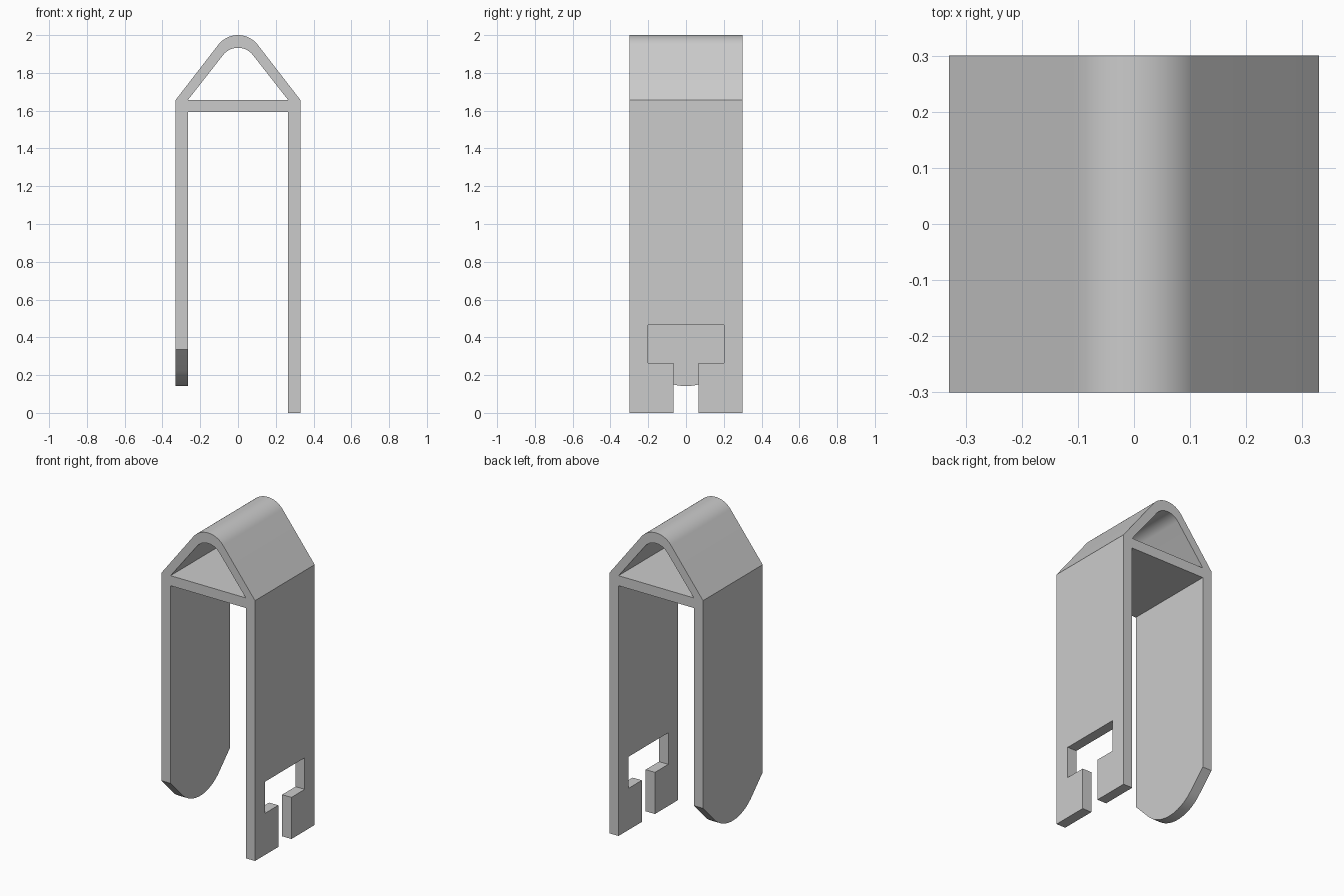
import bpy, bmesh, math
from mathutils import Vector

default = bpy.data.objects.get("Cube")
if default:
    bpy.data.objects.remove(default, do_unlink=True)

HALF, INNER, DEPTH = 0.33, 0.265, 0.3
EAVES, APEX = 1.657, 2.0

grey = bpy.data.materials.new("plain grey")
grey.use_nodes = True
GREY = (0.6, 0.6, 0.6, 1)
grey.diffuse_color = GREY
grey.node_tree.nodes["Principled BSDF"].inputs["Base Color"].default_value = GREY


def rounded_peak(half, base, tip, radius, steps=24):
    """Points from (half, base) over a tangent arc touching tip to (-half, base)."""
    sign = 1 if tip > base else -1
    rise = abs(tip - base) - radius
    start = math.atan2(-rise, half) + math.acos(radius / math.hypot(half, rise))
    arc = []
    for i in range(steps + 1):
        a = start + (math.pi - 2 * start) * i / steps
        arc.append((radius * math.cos(a), base + sign * (rise + radius * math.sin(a))))
    return [(half, base)] + arc + [(-half, base)]


def prism(name, points, axis, low, high):
    """Extrude a profile along x (points are y, z) or along y (points are x, z)."""
    place = (lambda u, v: (low, u, v)) if axis == "x" else (lambda u, v: (u, low, v))
    bm = bmesh.new()
    face = bm.faces.new([bm.verts.new(place(u, v)) for u, v in points])
    moved = bmesh.ops.extrude_face_region(bm, geom=[face])["geom"]
    shift = Vector((high - low, 0, 0) if axis == "x" else (0, high - low, 0))
    bmesh.ops.translate(bm, vec=shift, verts=[g for g in moved if isinstance(g, bmesh.types.BMVert)])
    bmesh.ops.recalc_face_normals(bm, faces=bm.faces)
    mesh = bpy.data.meshes.new(name)
    bm.to_mesh(mesh)
    bm.free()
    mesh.materials.append(grey)
    obj = bpy.data.objects.new(name, mesh)
    bpy.context.collection.objects.link(obj)
    return obj


# Clip body: two legs, cross bar and rounded roof
body = prism("clip_body", rounded_peak(HALF, EAVES, APEX, 0.132) + [
    (-HALF, 0), (-INNER, 0), (-INNER, 1.593), (INNER, 1.593), (INNER, 0), (HALF, 0),
], "y", -DEPTH, DEPTH)

# Triangular opening under the roof
opening = prism("roof_opening_cutter", rounded_peak(INNER, EAVES, 1.933, 0.1), "y", -0.5, 0.5)

# T-shaped slot in the long leg
half_slot = [(0.066, -0.1), (0.066, 0.265), (0.2, 0.265), (0.2, 0.466)]
slot = prism("slot_cutter", half_slot + [(-y, z) for y, z in reversed(half_slot)], "x", 0.2, 0.4)

# Rounded tongue end on the short leg
tongue = prism("tongue_cutter", [(0.5, -0.1), (0.5, 0.335)]
               + rounded_peak(DEPTH, 0.335, 0.142, 0.265)
               + [(-0.5, 0.335), (-0.5, -0.1)], "x", -0.4, -0.2)

cutters = [opening, slot, tongue]
for cutter in cutters:
    mod = body.modifiers.new(cutter.name, "BOOLEAN")
    mod.operation = "DIFFERENCE"
    mod.solver = "EXACT"
    mod.object = cutter
    cutter.hide_render = True

# Bake the cuts and discard the cutters
bpy.context.view_layer.update()
result = bpy.data.meshes.new_from_object(body.evaluated_get(bpy.context.evaluated_depsgraph_get()))
body.modifiers.clear()
body.data = result
for cutter in cutters:
    bpy.data.objects.remove(cutter, do_unlink=True)

bpy.ops.object.select_all(action="DESELECT")
body.select_set(True)
bpy.context.view_layer.objects.active = body
bpy.ops.object.shade_smooth_by_angle(angle=math.radians(20))
